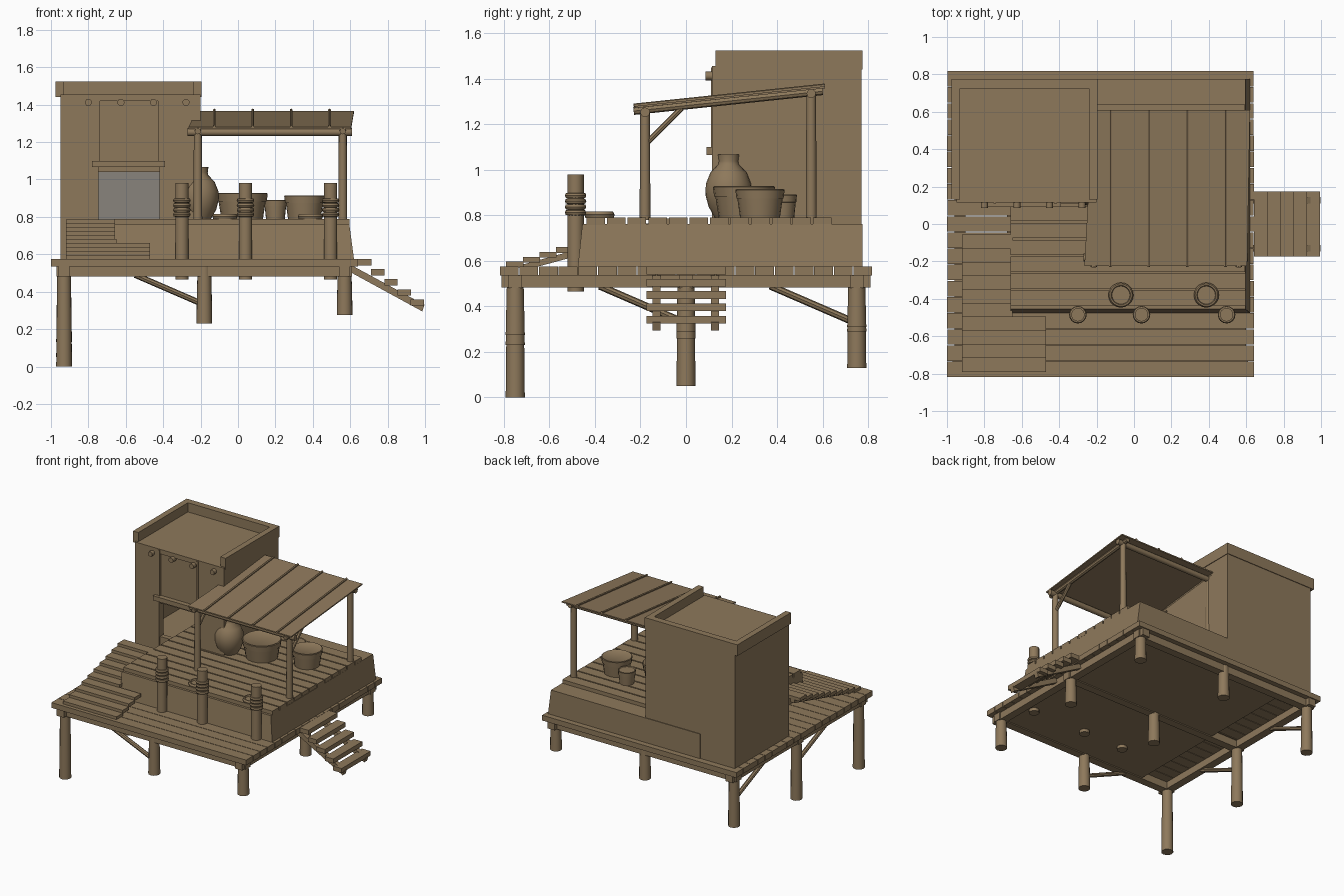
import bpy, bmesh, math, random
from mathutils import Vector, Matrix

random.seed(4)
default_cube = bpy.data.objects.get("Cube")
if default_cube:
    bpy.data.objects.remove(default_cube)


def make_material(name, colour):
    material = bpy.data.materials.new(name)
    material.use_nodes = True
    material.diffuse_color = colour
    material.node_tree.nodes["Principled BSDF"].inputs["Base Color"].default_value = colour
    return material


WOOD = make_material("weathered brown wood", (0.27, 0.19, 0.105, 1))
GREY = make_material("grey interior", (0.25, 0.23, 0.2, 1))


def finish(name, bm, material=WOOD, smooth=False):
    bmesh.ops.recalc_face_normals(bm, faces=bm.faces)
    mesh = bpy.data.meshes.new(name)
    bm.to_mesh(mesh)
    bm.free()
    mesh.materials.append(material)
    obj = bpy.data.objects.new(name, mesh)
    bpy.context.collection.objects.link(obj)
    if smooth:
        bpy.ops.object.select_all(action="DESELECT")
        obj.select_set(True)
        bpy.context.view_layer.objects.active = obj
        bpy.ops.object.shade_smooth_by_angle(angle=math.radians(40))
    return obj


def add_box(bm, x, y, z):
    """Add a box given its (low, high) range on each axis."""
    size = [b - a for a, b in (x, y, z)]
    middle = [(a + b) / 2 for a, b in (x, y, z)]
    matrix = Matrix.Translation(middle) @ Matrix.Diagonal((*size, 1))
    return bmesh.ops.create_cube(bm, size=1, matrix=matrix)["verts"]


def boxes(name, ranges, material=WOOD):
    bm = bmesh.new()
    for x, y, z in ranges:
        add_box(bm, x, y, z)
    return finish(name, bm, material)


def rod(name, start, end, radius, sides=12, end_radius=None):
    start, end = Vector(start), Vector(end)
    axis = end - start
    matrix = Matrix.Translation((start + end) / 2) @ axis.to_track_quat("Z", "Y").to_matrix().to_4x4()
    bm = bmesh.new()
    bmesh.ops.create_cone(bm, cap_ends=True, segments=sides, radius1=radius,
                          radius2=end_radius or radius, depth=axis.length, matrix=matrix)
    return finish(name, bm, smooth=True)


def lathe(name, centre, profile, sides=20):
    """Spin a (radius, height) profile around the vertical axis."""
    bm = bmesh.new()
    verts = [bm.verts.new((r, 0, h)) for r, h in profile]
    edges = [bm.edges.new(pair) for pair in zip(verts, verts[1:])]
    bmesh.ops.spin(bm, geom=verts + edges, cent=(0, 0, 0), axis=(0, 0, 1),
                   angle=math.tau, steps=sides)
    bmesh.ops.remove_doubles(bm, verts=bm.verts, dist=0.0005)
    bmesh.ops.translate(bm, verts=bm.verts, vec=centre)
    return finish(name, bm, smooth=True)


def slab(name, corners, along, thickness):
    """Extrude a flat outline by a vector."""
    bm = bmesh.new()
    face = bm.faces.new([bm.verts.new(c) for c in corners])
    moved = bmesh.ops.extrude_face_region(bm, geom=[face])["geom"]
    bmesh.ops.translate(bm, verts=[v for v in moved if isinstance(v, bmesh.types.BMVert)],
                        vec=Vector(along) * thickness)
    return finish(name, bm)


# Lower deck planks
DECK = 0.575
pitch = 1.64 / 19
planks = []
for i in range(19):
    y = -0.82 + i * pitch
    jitter = random.uniform(0, 0.004)
    planks.append(((-1 + jitter, 0.642 - jitter), (y + 0.002, y + pitch - 0.002), (0.535, DECK)))
boxes("deck_planks", planks)

# Beams around the deck edge and along its middle, with a panel between them
COLUMNS, ROWS = (-0.93, -0.18, 0.57), (-0.75, 0, 0.75)
boxes("deck_cross_beams", [((-0.97, 0.61), (y - 0.03, y + 0.03), (0.48, 0.536)) for y in ROWS])
boxes("deck_side_beams", [((x - 0.03, x + 0.03), (-0.81, 0.81), (0.482, 0.537)) for x in COLUMNS[::2]])
boxes("underside_panel", [((-0.68, 0.56), (-0.76, 0.76), (0.488, 0.536))])

# Legs reaching down to uneven ground
feet = ((0, 0.05, 0.13), (0.23, 0.26, 0.29), (0.275, 0.29, 0.31))
for x, heights in zip(COLUMNS, feet):
    for y, foot in zip(ROWS, heights):
        rod("leg", (x, y, foot), (x, y, 0.535), 0.042, end_radius=0.036)

# Diagonal leg braces
rod("front_brace", (-0.55, -0.75, 0.49), (-0.18, -0.75, 0.33), 0.016, 8)
for y in ROWS[1:]:
    rod("left_brace", (-0.93, y - 0.38, 0.49), (-0.93, y - 0.01, 0.33), 0.016, 8)

# Raised platform with sloping front and right sides
bm = bmesh.new()
for v in add_box(bm, (-0.66, 0.62), (-0.475, 0.775), (DECK, 0.762)):
    if v.co.z > 0.7:
        if v.co.x > 0:
            v.co.x -= 0.025
        if v.co.y < 0:
            v.co.y += 0.02
finish("raised_platform", bm)
planks = []
for i in range(12):
    y = -0.437 + i * 0.0905
    planks.append(((-0.66, 0.597 - random.uniform(0, 0.006)), (y, y + 0.081), (0.757, 0.79)))
boxes("platform_planks", planks)

# Slatted ramp up to the platform
slats = []
for i in range(10):
    y, z = -0.79 + i * 0.073, 0.572 + i * 0.021
    slats.append(((-0.92, -0.47 if y < -0.5 else -0.65), (y, y + 0.076), (z, z + 0.025)))
boxes("ramp_slats", slats)
for x in (-0.87, -0.7):
    slab("ramp_rail", [(x, -0.75, DECK), (x, -0.65, DECK), (x, -0.06, 0.735), (x, -0.06, 0.765)],
         (1, 0, 0), 0.03)

# Side stairs
boxes("stair_treads", [((0.642 + i * 0.07, 0.714 + i * 0.07), (-0.173, 0.175),
                        (0.541 - i * 0.054, 0.575 - i * 0.054)) for i in range(5)])
for y in (-0.148, 0.11):
    slab("stair_stringer", [(0.61, y, 0.54), (0.997, y, 0.33), (0.985, y, 0.295), (0.6, y, 0.505)],
         (0, 1, 0), 0.035)

# Hut walls around a doorway
LEFT, RIGHT, FRONT, BACK, TOP = -0.95, -0.2, 0.115, 0.77, 1.45
DOOR = (-0.745, -0.42)
inner = FRONT + 0.05
boxes("hut_walls", [
    ((LEFT, LEFT + 0.05), (inner, BACK), (DECK, TOP)),
    ((RIGHT - 0.05, RIGHT), (inner, BACK), (DECK, TOP)),
    ((LEFT + 0.05, RIGHT - 0.05), (BACK - 0.05, BACK), (DECK, TOP)),
    ((LEFT, DOOR[0]), (FRONT, inner), (DECK, TOP)),
    ((DOOR[1], RIGHT), (FRONT, inner), (DECK, TOP)),
    (DOOR, (FRONT + 0.012, inner), (1.04, TOP)),
    (DOOR, (FRONT + 0.012, inner), (DECK, 0.785)),
])
boxes("hut_floor", [((LEFT + 0.05, RIGHT - 0.05), (inner, BACK - 0.05), (DECK, 0.78))])
boxes("hut_interior_back", [((LEFT + 0.05, RIGHT - 0.05), (BACK - 0.058, BACK - 0.05), (0.78, 1.4))], GREY)
boxes("hut_roof", [((LEFT, RIGHT), (FRONT, BACK), (1.42, TOP + 0.005))])

# Parapet on three sides of the roof
boxes("roof_parapet", [
    ((-0.975, -0.93), (0.13, 0.775), (1.44, 1.525)),
    ((-0.24, -0.195), (0.13, 0.775), (1.44, 1.525)),
    ((-0.93, -0.24), (0.725, 0.775), (1.44, 1.525)),
])

# Door trim and wall pegs
boxes("door_lintel", [((-0.78, -0.39), (0.09, inner), (1.066, 1.1))])
boxes("door_trim", [((x - 0.007, x + 0.007), (FRONT - 0.006, inner), (1.1, TOP)) for x in DOOR])
for i in range(4):
    x = -0.8 + i * 0.174
    rod("wall_peg", (x, 0.085, 1.412), (x, 0.15, 1.412), 0.019, 10)

# Canopy posts, beams and braces
POSTS = (-0.215, 0.56)
for x in POSTS:
    rod("canopy_front_post", (x, -0.18, 0.78), (x, -0.18, 1.25), 0.024, end_radius=0.021)
    rod("canopy_back_post", (x, 0.55, 0.75), (x, 0.55, 1.34), 0.024, end_radius=0.021)
    rod("canopy_side_beam", (x, -0.23, 1.258), (x, 0.6, 1.345), 0.017, 8)
    rod("canopy_brace", (x, -0.17, 1.12), (x, -0.02, 1.27), 0.013, 8)
rod("canopy_front_beam", (-0.27, -0.18, 1.253), (0.61, -0.18, 1.253), 0.021)
rod("canopy_back_beam", (-0.24, 0.55, 1.335), (0.61, 0.55, 1.335), 0.02)

# Canopy sheet and its battens
slab("canopy_sheet", [(-0.265, -0.225, 1.271), (0.605, -0.225, 1.271), (0.62, 0.61, 1.358), (-0.22, 0.61, 1.358)],
     (0, 0, 1), 0.009)
for i in range(4):
    x = -0.126 + i * 0.205
    rod("canopy_batten", (x, -0.23, 1.283), (x, 0.61, 1.371), 0.008, 6)

# Mooring posts wrapped in rope
for x in (-0.3, 0.04, 0.495):
    rod("mooring_post", (x, -0.485, 0.465), (x, -0.485, 0.98), 0.036, 14)
    for i in range(4):
        z = 0.812 + i * 0.025
        lathe("rope_wrap", (x, -0.485, z), [(0.034, -0.012), (0.043, -0.01), (0.047, 0),
                                            (0.043, 0.01), (0.034, 0.012)], 16)

# Rope coils lying on the platform
for x in (-0.07, 0.387):
    lathe("rope_coil", (x, -0.38, 0.788), [(0, 0), (0.062, 0), (0.067, 0.015), (0.06, 0.028),
                                           (0.052, 0.028), (0.048, 0.018), (0, 0.018)])

# Storage jar
lathe("storage_jar", (-0.205, 0.187, 0.788), [
    (0, 0), (0.06, 0), (0.088, 0.05), (0.101, 0.1), (0.1, 0.15), (0.08, 0.2),
    (0.046, 0.235), (0.043, 0.25), (0.047, 0.28), (0.036, 0.28), (0.034, 0.26), (0, 0.26)])


# Round tubs with a rim band and filled top
def tub(x, y, radius, height):
    foot, band = radius * 0.81, radius * 0.96
    lathe("tub", (x, y, 0.788), [
        (0, 0), (foot, 0), (radius * 0.92, height * 0.67), (band, height * 0.68),
        (radius, height * 0.97), (band, height), (radius * 0.88, height * 0.95), (0, height * 0.97)])


tub(0.022, 0.255, 0.137, 0.14)
tub(0.2, 0.425, 0.062, 0.103)
tub(0.355, 0.325, 0.108, 0.127)
